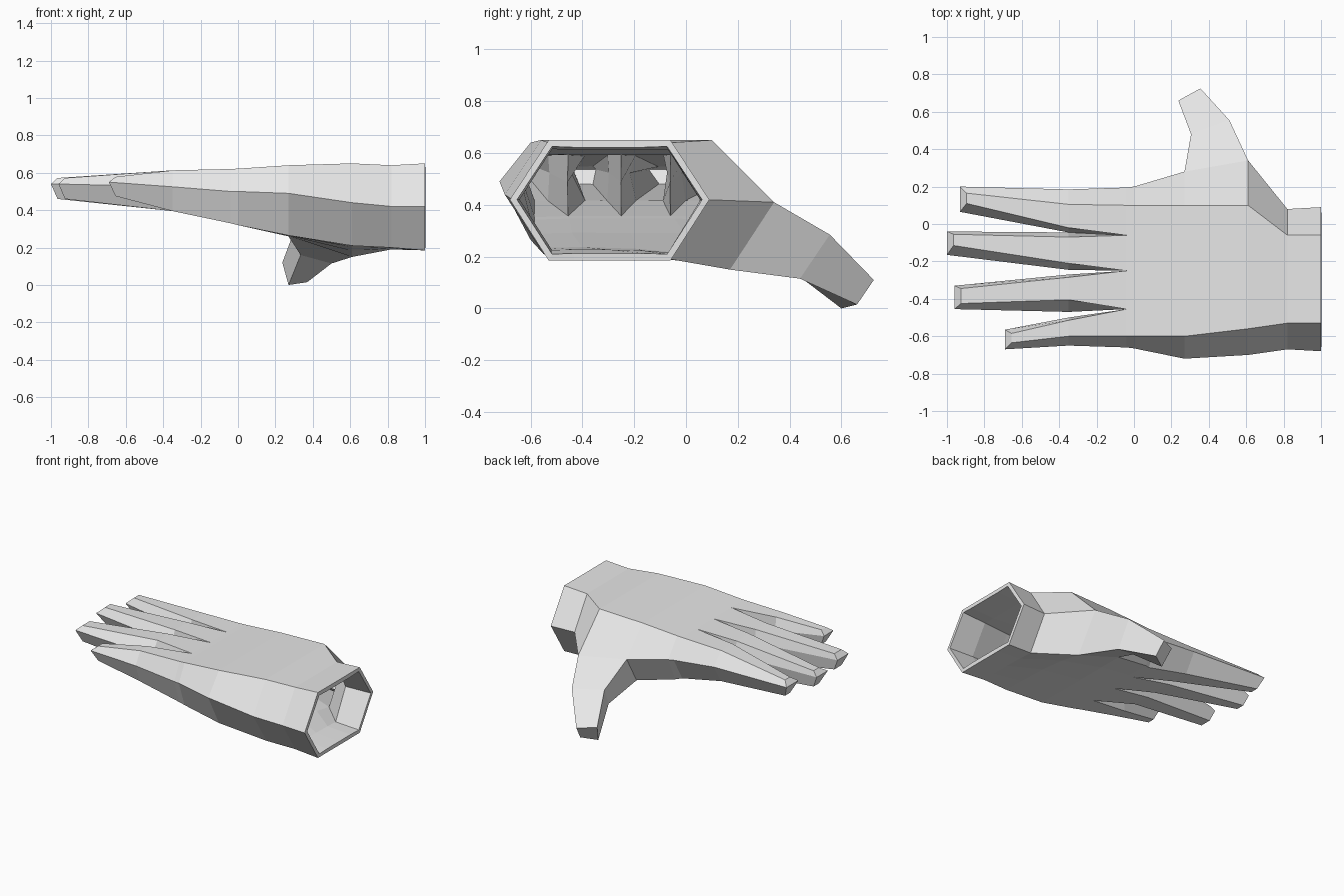
import bpy, bmesh

cube = bpy.data.objects.get("Cube")
if cube:
    bpy.data.objects.remove(cube)

skin = bpy.data.materials.new("light grey")
skin.use_nodes = True
GREY = (0.8, 0.8, 0.8, 1)
skin.diffuse_color = GREY
skin.node_tree.nodes["Principled BSDF"].inputs["Base Color"].default_value = GREY

bm = bmesh.new()
SPLIT = (0, 0.207, 0.5, 0.771, 1)   # where the finger gaps divide the palm width


def bridge(a, b, skip=()):
    """Join two closed rings of vertices with quads."""
    n = len(a)
    for i in range(n):
        if i not in skip:
            j = (i + 1) % n
            bm.faces.new((a[i], a[j], b[j], b[i]))


def palm_ring(x, front, top, back, bottom):
    """front/back = (y, z); top/bottom = (front y, back y, front z, back z)."""
    def row(p):
        return [bm.verts.new((x, p[0] + (p[1] - p[0]) * t, p[2] + (p[3] - p[2]) * t ** 3))
                for t in SPLIT]
    t, b = row(top), row(bottom)
    return t + [bm.verts.new((x, *back))] + b[::-1] + [bm.verts.new((x, *front))]


# Wrist and palm: open at the wrist, running towards the knuckles
palm = [palm_ring(*r) for r in (
    (1.00, (-0.68, 0.42), (-0.53, -0.06, 0.65, 0.65), (0.09, 0.42), (-0.53, -0.06, 0.185, 0.185)),
    (0.82, (-0.67, 0.42), (-0.53, -0.06, 0.64, 0.64), (0.08, 0.42), (-0.53, -0.06, 0.20, 0.19)),
    (0.61, (-0.70, 0.44), (-0.56, 0.10, 0.65, 0.65), (0.34, 0.41), (-0.55, 0.17, 0.21, 0.15)),
    (0.27, (-0.72, 0.49), (-0.60, 0.10, 0.64, 0.64), (0.28, 0.45), (-0.60, 0.17, 0.265, 0.26)),
    (0.00, (-0.665, 0.50), (-0.60, 0.10, 0.622, 0.622), (0.20, 0.49), (-0.60, 0.12, 0.32, 0.32)),
    (-0.04, (-0.66, 0.50), (-0.60, 0.10, 0.62, 0.62), (0.195, 0.495), (-0.60, 0.10, 0.33, 0.33)))]
for k in range(5):
    bridge(palm[k], palm[k + 1], skip=(5,) if k == 2 else ())

# Thumb: grows out of the lower back side of the palm
thumb = [palm[2][5], palm[3][5], palm[3][6], palm[2][6]]
for pts in (((0.51, 0.555, 0.285), (0.305, 0.48, 0.30), (0.335, 0.39, 0.16), (0.50, 0.44, 0.115)),
            ((0.355, 0.725, 0.11), (0.237, 0.66, 0.12), (0.27, 0.60, 0.0), (0.37, 0.66, 0.015))):
    ring = [bm.verts.new(p) for p in pts]
    bridge(thumb, ring)
    thumb = ring
bm.faces.new(thumb)

# Fingers: hexagonal tubes with a ridged tip
knuckle = palm[5]
top, bottom = knuckle[:5], knuckle[6:11][::-1]
mid = [knuckle[11]]
mid += [bm.verts.new((-0.04, top[i].co.y, 0.49)) for i in (1, 2, 3)]
mid += [knuckle[5]]


def finger_ring(x, ys, zs, ridge=0.0):
    """ys = side front, top front, top back, side back; zs = top, side, bottom."""
    m0, t0, t1, m1 = ys
    return [bm.verts.new(p) for p in (
        (x + ridge, t0, zs[0]), (x + ridge, t1, zs[0]), (x, m1, zs[1]),
        (x + ridge, t1, zs[2]), (x + ridge, t0, zs[2]), (x, m0, zs[1]))]


MID_Z, TIP_Z = (0.613, 0.525, 0.395), (0.572, 0.54, 0.46)
fingers = (   # little finger to index finger: tip x, middle widths, tip widths
    (-0.69, (-0.65, -0.60, -0.515, -0.50), (-0.67, -0.635, -0.585, -0.565), (0.578, 0.55, 0.475)),
    (-0.96, (-0.47, -0.405, -0.285, -0.27), (-0.455, -0.425, -0.345, -0.33), TIP_Z),
    (-1.00, (-0.245, -0.21, -0.07, -0.045), (-0.165, -0.115, -0.055, -0.04), TIP_Z),
    (-0.93, (-0.045, -0.02, 0.105, 0.185), (0.065, 0.11, 0.165, 0.20), TIP_Z))
for i, (tip_x, mid_y, tip_y, tip_z) in enumerate(fingers):
    base = [top[i], top[i + 1], mid[i + 1], bottom[i + 1], bottom[i], mid[i]]
    joint = finger_ring(-0.35, mid_y, MID_Z)
    tip = finger_ring(tip_x, tip_y, tip_z, 0.035)
    bridge(base, joint)
    bridge(joint, tip)
    bm.faces.new((tip[0], tip[1], tip[2], tip[5]))
    bm.faces.new((tip[5], tip[2], tip[3], tip[4]))

bmesh.ops.recalc_face_normals(bm, faces=bm.faces[:])
mesh = bpy.data.meshes.new("hand")
bm.to_mesh(mesh)
bm.free()
mesh.materials.append(skin)
hand = bpy.data.objects.new("hand", mesh)
bpy.context.collection.objects.link(hand)

# Hollow shell with a thin wall, leaving the rim at the wrist
wall = hand.modifiers.new("wall", 'SOLIDIFY')
wall.thickness = 0.028
wall.offset = -1
